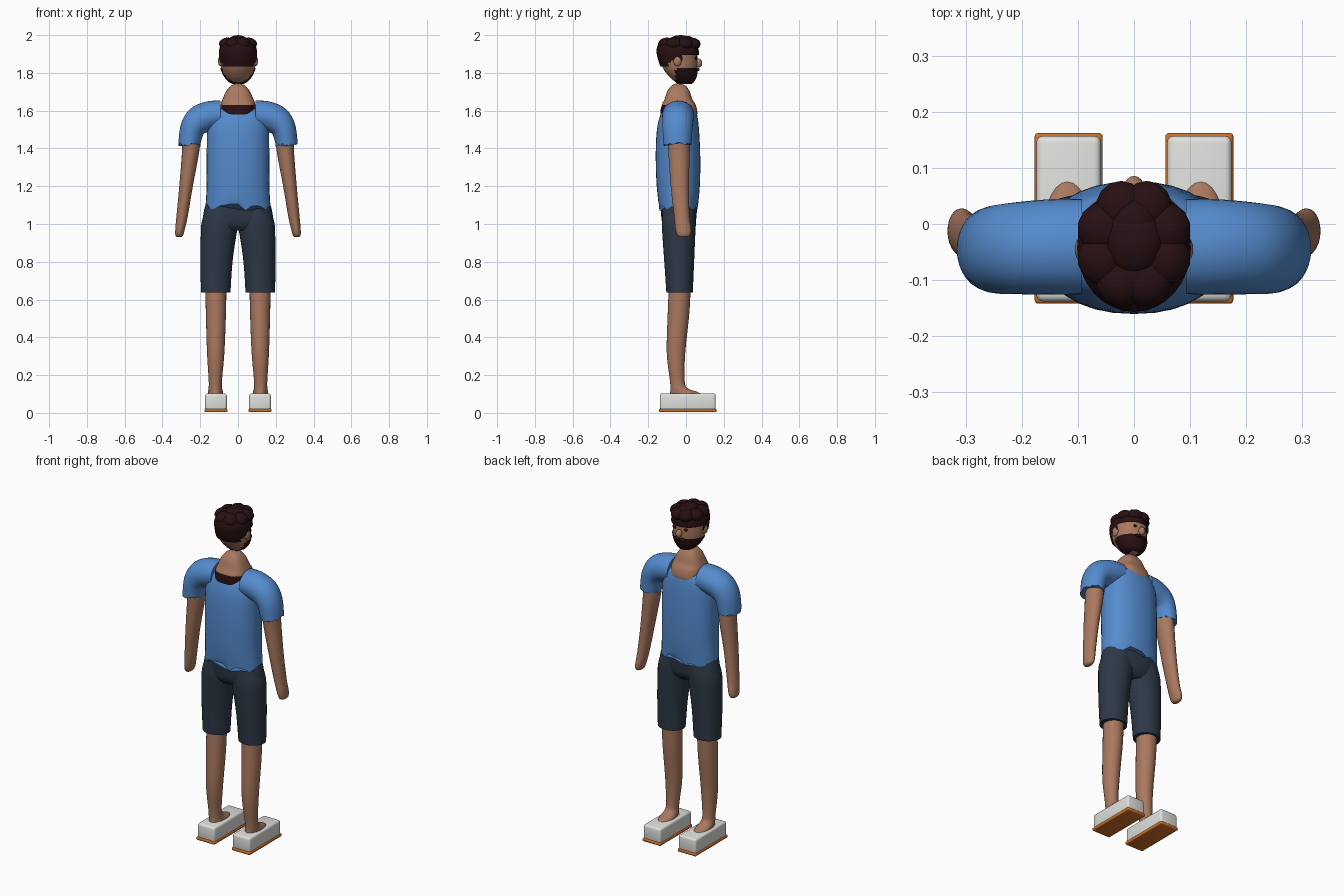
import bpy, bmesh, math, random
from mathutils import Vector

if "Cube" in bpy.data.objects:
    bpy.data.objects.remove(bpy.data.objects["Cube"])

random.seed(4)


def mat(name, rgb):
    m = bpy.data.materials.new(name)
    m.diffuse_color = (*rgb, 1)
    m.use_nodes = True
    m.node_tree.nodes["Principled BSDF"].inputs["Base Color"].default_value = m.diffuse_color
    return m


SKIN = mat("skin", (0.40, 0.19, 0.115))
BLUE = mat("shirt_blue", (0.09, 0.26, 0.62))
NAVY = mat("shorts_navy", (0.026, 0.040, 0.062))
HAIR = mat("hair_brown", (0.020, 0.005, 0.006))
WHITE = mat("shoe_white", (0.74, 0.74, 0.72))
ORANGE = mat("sole_orange", (0.62, 0.16, 0.02))


def finish(name, bm, mats, angle=50):
    bmesh.ops.recalc_face_normals(bm, faces=bm.faces)
    me = bpy.data.meshes.new(name)
    bm.to_mesh(me)
    bm.free()
    ob = bpy.data.objects.new(name, me)
    bpy.context.collection.objects.link(ob)
    for m in mats:
        me.materials.append(m)
    bpy.ops.object.select_all(action='DESELECT')
    ob.select_set(True)
    bpy.context.view_layer.objects.active = ob
    bpy.ops.object.shade_smooth_by_angle(angle=math.radians(angle))
    return ob


def spline(rows, steps):
    """Smoothly interpolate rows of ring values."""
    out = []
    for i in range(len(rows) - 1):
        p = [rows[max(0, min(len(rows) - 1, i + k))] for k in (-1, 0, 1, 2)]
        for s in range(steps):
            t = s / steps
            out.append([0.5 * (2 * b + (c - a) * t + (2 * a - 5 * b + 4 * c - d) * t * t
                               + (3 * b - a - 3 * c + d) * t ** 3)
                        for a, b, c, d in zip(*p)])
    return out + [rows[-1]]


def loft(name, rows, mats, side=1, sq=2.0, n=32, steps=4, jag=None, paint=None, drop=None, grow=0):
    """rows: x, y, z, radius x, radius y, tilt. jag: (ring index, depth) for a torn hem."""
    bm = bmesh.new()
    rings = []
    for x, y, z, rx, ry, tilt in spline(rows, steps):
        t = math.radians(tilt)
        ring = []
        for k in range(n):
            a = math.tau * k / n
            c, s = math.cos(a), math.sin(a)
            u = math.copysign(abs(c) ** (2 / sq), c) * (rx + grow)
            v = math.copysign(abs(s) ** (2 / sq), s) * (ry + grow)
            ring.append(bm.verts.new((side * (x + u * math.cos(t)), y + v, z + u * math.sin(t))))
        rings.append(ring)
    if jag:
        for v in rings[jag[0]]:
            v.co.z += random.uniform(-jag[1], jag[1])
    for a, b in zip(rings, rings[1:]):
        for k in range(n):
            j = (k + 1) % n
            bm.faces.new((a[k], a[j], b[j], b[k]))
    bm.faces.new(rings[0])
    bm.faces.new(rings[-1])
    if paint:
        for f in bm.faces:
            f.material_index = paint(f.calc_center_median())
    if drop:
        bad = [f for f in bm.faces if drop(f.calc_center_median())]
        bmesh.ops.delete(bm, geom=bad, context='FACES')
    return finish(name, bm, mats)


def box(name, lo, hi, m, r):
    bm = bmesh.new()
    bmesh.ops.create_cube(bm, size=1)
    for v in bm.verts:
        v.co = Vector([lo[i] if v.co[i] < 0 else hi[i] for i in range(3)])
    bmesh.ops.bevel(bm, geom=bm.edges[:], offset=r, segments=3, profile=0.5, affect='EDGES')
    return finish(name, bm, [m])


def balls(name, spots, m):
    """Ellipsoids: x, y, z, radius x, radius y, radius z."""
    bm = bmesh.new()
    for s in spots:
        vs = bmesh.ops.create_uvsphere(bm, u_segments=14, v_segments=9, radius=1)["verts"]
        for v in vs:
            v.co = Vector([s[i] + v.co[i] * s[i + 3] for i in range(3)])
    return finish(name, bm, [m])


# Shirt body with torn hem
loft("shirt_body", [
    (0, -.040, 1.09, .172, .103, 0), (0, -.041, 1.20, .166, .114, 0),
    (0, -.042, 1.32, .166, .118, 0), (0, -.043, 1.43, .165, .116, 0),
    (0, -.042, 1.52, .162, .109, 0), (0, -.038, 1.58, .145, .097, 0),
    (0, -.037, 1.61, .110, .085, 0)], [BLUE], sq=2.2, jag=(0, .022))

# Neck, with a dark band at the nape
loft("neck", [
    (0, -.038, 1.54, .094, .085, 0), (0, -.038, 1.585, .094, .098, 0),
    (0, -.038, 1.63, .092, .090, 0), (0, -.040, 1.66, .082, .074, 0),
    (0, -.040, 1.70, .064, .060, 0), (0, -.040, 1.73, .040, .040, 0),
    (0, -.040, 1.745, .010, .010, 0)], [SKIN, HAIR], sq=2.8,
    paint=lambda c: int(c.y < -.09 and c.z < 1.632))

# Shorts hips
loft("shorts_hips", [
    (0, -.038, .965, .110, .060, 0), (0, -.038, 1.00, .180, .086, 0),
    (0, -.038, 1.06, .182, .095, 0), (0, -.039, 1.14, .160, .098, 0)], [NAVY], sq=2.2)

for side, tag in ((1, "right"), (-1, "left")):
    loft("sleeve_" + tag, [
        (.093, -.040, 1.580, .073, .085, 90), (.150, -.041, 1.572, .078, .085, 80),
        (.208, -.043, 1.548, .076, .082, 55), (.243, -.045, 1.500, .065, .079, 24),
        (.258, -.045, 1.420, .058, .074, 3)], [BLUE], side, steps=6, jag=(-1, .010))
    loft("arm_" + tag, [
        (.250, -.040, 1.46, .047, .058, 0), (.250, -.037, 1.39, .046, .057, 0),
        (.275, -.033, 1.20, .036, .048, 0), (.296, -.022, 1.04, .030, .041, 0),
        (.307, -.014, .97, .025, .042, 0), (.311, -.012, .94, .020, .034, 0),
        (.311, -.012, .930, .010, .018, 0)], [SKIN], side, n=24)
    loft("shorts_leg_" + tag, [
        (.118, -.034, .638, .078, .070, 0), (.114, -.036, .80, .085, .079, 0),
        (.103, -.038, .94, .094, .087, 0), (.094, -.038, 1.01, .098, .090, 0),
        (.085, -.038, 1.08, .085, .085, 0)], [NAVY], side)
    loft("shin_" + tag, [
        (.117, -.033, .67, .056, .058, 0), (.117, -.040, .52, .053, .057, 0),
        (.118, -.053, .32, .046, .049, 0), (.120, -.046, .17, .035, .039, 0),
        (.120, -.036, .13, .036, .046, 0), (.119, -.008, .108, .040, .076, 0),
        (.118, 0, .09, .042, .085, 0)], [SKIN], side, n=24)
    a, b = sorted((side * .059, side * .174))
    box("shoe_" + tag, (a, -.138, .014), (b, .157, .103), WHITE, .012)
    box("sole_" + tag, (a - .003, -.142, .004), (b + .003, .162, .022), ORANGE, .006)

# Head with hair and beard shells
head = [
    (0, -.005, 1.742, .025, .030, 0), (0, -.010, 1.755, .048, .050, 0),
    (0, -.020, 1.785, .072, .073, 0), (0, -.032, 1.825, .088, .090, 0),
    (0, -.040, 1.875, .092, .100, 0), (0, -.045, 1.925, .090, .102, 0),
    (0, -.045, 1.965, .070, .080, 0), (0, -.045, 1.982, .025, .030, 0)]
loft("head", head, [SKIN], steps=5)
loft("hair_cap", head, [HAIR], steps=5, grow=.009,
     drop=lambda c: c.z < 1.832 or (c.y > -.088 and c.z < 1.865) or (c.y > -.02 and c.z < 1.895))
loft("beard", head, [HAIR], steps=5, grow=.005,
     drop=lambda c: c.y < -.055 or c.z > 1.822)

# Curls piled on the crown
curls = [(.060 * math.cos(a), -.035 + .070 * math.sin(a), 1.953, .046, .048, .034)
         for a in (math.tau * (k + .5) / 8 for k in range(8))]
curls += [(0, -.03, 1.965, .055, .065, .035), (0, .005, 1.963, .045, .045, .033),
          (0, -.09, 1.94, .06, .052, .045)]
balls("hair_curls", curls, HAIR)

# Face details
balls("nose", [(0, .066, 1.852, .018, .020, .024)], SKIN)
balls("ears", [(s * .094, -.045, 1.862, .012, .022, .027) for s in (1, -1)], SKIN)
balls("moustache", [(s * .018, .060, 1.818, .024, .012, .009) for s in (1, -1)], HAIR)
balls("eyes", [(s * .036, .052, 1.878, .009, .006, .009) for s in (1, -1)], HAIR)
